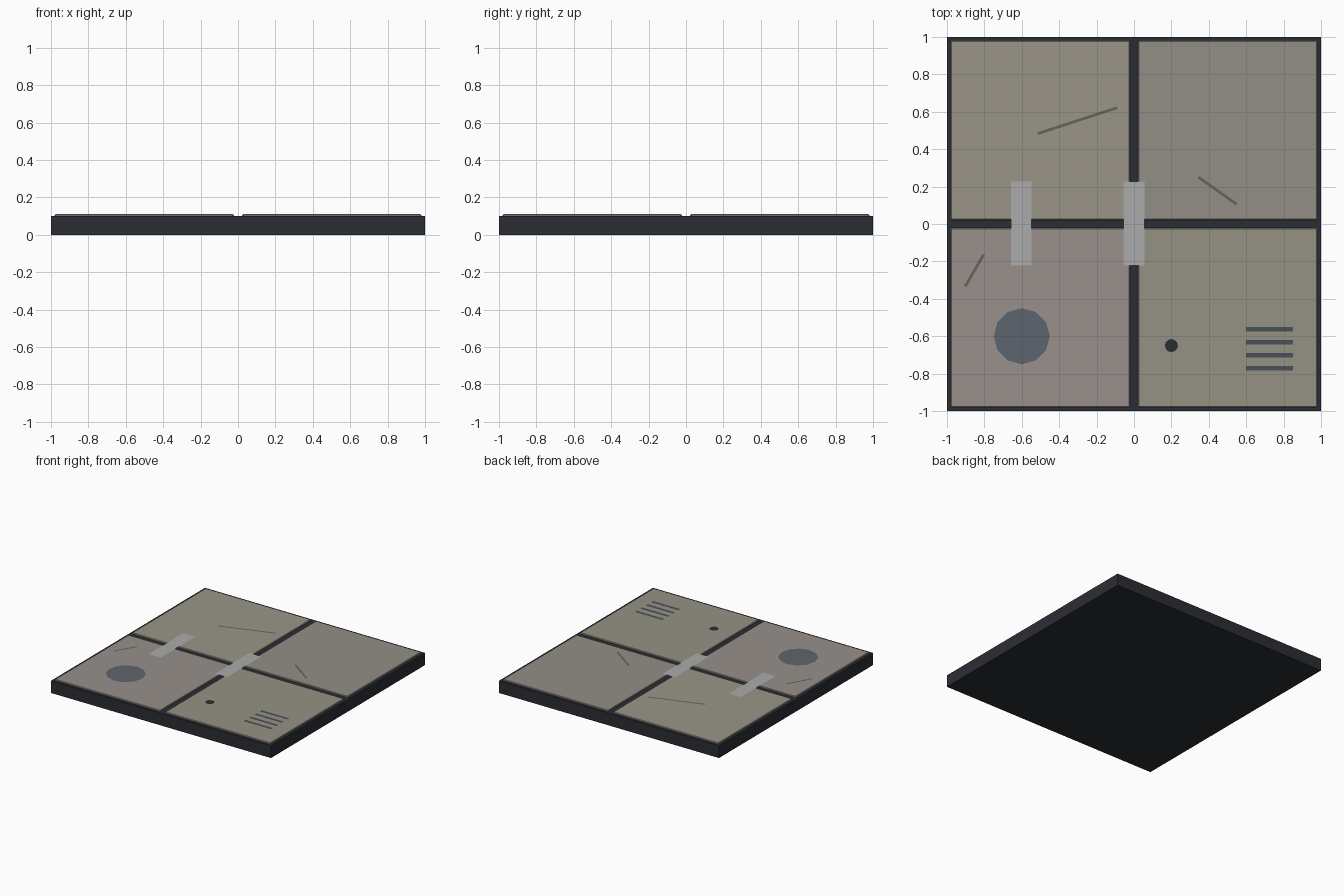
import bpy, math
from mathutils import Vector

if "Cube" in bpy.data.objects:
    bpy.data.objects.remove(bpy.data.objects["Cube"])

TILE_TOP = 0.11
DECAL_Z = 0.114


def material(name, rgb, alpha=1.0):
    m = bpy.data.materials.new(name)
    m.diffuse_color = (*rgb, alpha)
    m.use_nodes = True
    m.node_tree.nodes["Principled BSDF"].inputs["Base Color"].default_value = m.diffuse_color
    return m


def box(name, x0, x1, y0, y1, z0, z1, mat, bevel=0):
    bpy.ops.mesh.primitive_cube_add(
        size=1, location=((x0 + x1) / 2, (y0 + y1) / 2, (z0 + z1) / 2))
    o = bpy.context.object
    o.name = name
    o.scale = (x1 - x0, y1 - y0, z1 - z0)
    bpy.ops.object.transform_apply(location=False, rotation=False, scale=True)
    o.data.materials.append(mat)
    if bevel:
        b = o.modifiers.new("edge", 'BEVEL')
        b.width = bevel
        b.segments = 1
    return o


def decal(name, a, b, width, z, mat):
    """Flat strip running from a to b."""
    a, b = Vector(a), Vector(b)
    d = b - a
    n = Vector((-d.y, d.x)).normalized() * width / 2
    me = bpy.data.meshes.new(name)
    me.from_pydata([(*p, z) for p in (a - n, b - n, b + n, a + n)], [], [(0, 1, 2, 3)])
    me.materials.append(mat)
    o = bpy.data.objects.new(name, me)
    bpy.context.collection.objects.link(o)
    return o


def disc(name, x, y, r, sides, z, mat):
    bpy.ops.mesh.primitive_circle_add(vertices=sides, radius=r, fill_type='NGON',
                                      location=(x, y, z))
    o = bpy.context.object
    o.name = name
    o.data.materials.append(mat)


dark = material("grout", (0.024, 0.027, 0.034))
crack_mat = material("crack", (0.13, 0.125, 0.11))
bar_mat = material("grille", (0.065, 0.08, 0.095))
stain_mat = material("stain", (0.11, 0.13, 0.155))
tape_mat = material("worn_strip", (0.40, 0.41, 0.40))

# Base slab
box("base_slab", -1, 1, -1, 1, 0, 0.1, dark)

# Four floor tiles, each a slightly different grey
shades = {(-1, 1): (0.32, 0.30, 0.245), (1, 1): (0.29, 0.275, 0.245),
          (-1, -1): (0.315, 0.28, 0.26), (1, -1): (0.30, 0.285, 0.235)}
for i, ((sx, sy), rgb) in enumerate(shades.items()):
    xs = sorted((sx * 0.022, sx * 0.98))
    ys = sorted((sy * 0.022, sy * 0.98))
    box(f"floor_tile_{i + 1}", *xs, *ys, 0.095, TILE_TOP,
        material(f"tile_{i + 1}", rgb), bevel=0.004)

# Pale strips bridging the grout
for i, x in enumerate((-0.603, 0.0)):
    decal(f"pale_strip_{i + 1}", (x, -0.222), (x, 0.226), 0.11, DECAL_Z, tape_mat)

# Cracks
for i, (a, b) in enumerate((((-0.515, 0.483), (-0.09, 0.622)),
                            ((0.345, 0.25), (0.55, 0.105)),
                            ((-0.903, -0.335), (-0.803, -0.163)))):
    decal(f"crack_{i + 1}", a, b, 0.015, DECAL_Z, crack_mat)

# Floor grille slots
for i in range(4):
    y = -0.562 - 0.07 * i
    decal(f"grille_slot_{i + 1}", (0.6, y), (0.85, y), 0.025, DECAL_Z, bar_mat)

# Round stain and small hole
disc("round_stain", -0.6, -0.6, 0.15, 12, 0.112, stain_mat)
disc("small_hole", 0.2, -0.65, 0.035, 12, 0.112, dark)
